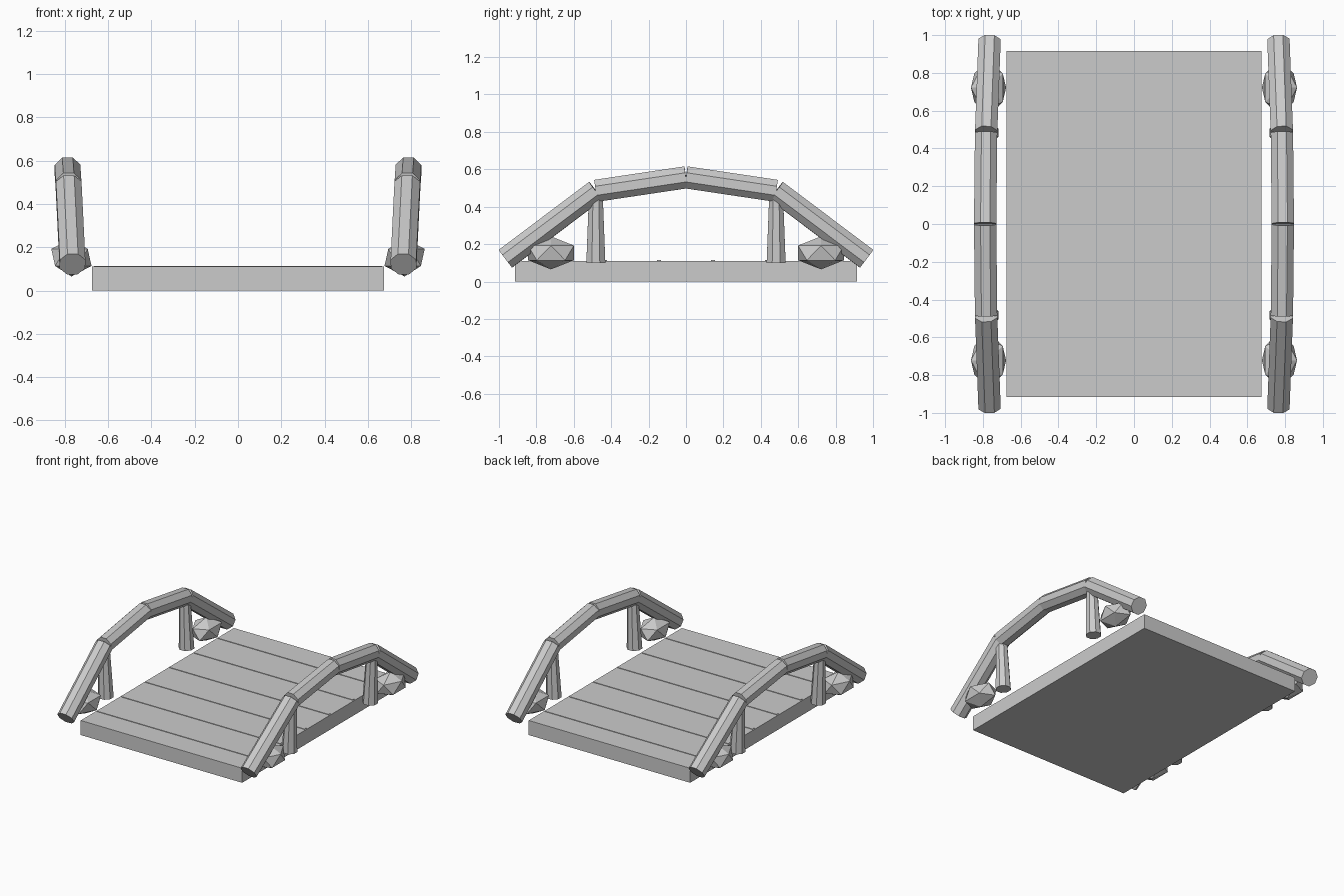
import bpy, bmesh, math
from mathutils import Vector, Matrix

cube = bpy.data.objects.get("Cube")
if cube:
    bpy.data.objects.remove(cube, do_unlink=True)

grey = bpy.data.materials.new("plain grey")
grey.use_nodes = True
grey.diffuse_color = (0.6, 0.6, 0.6, 1)
grey.node_tree.nodes["Principled BSDF"].inputs["Base Color"].default_value = (0.6, 0.6, 0.6, 1)


def finish(name, bm):
    mesh = bpy.data.meshes.new(name)
    bmesh.ops.recalc_face_normals(bm, faces=bm.faces)
    bm.to_mesh(mesh)
    bm.free()
    mesh.materials.append(grey)
    obj = bpy.data.objects.new(name, mesh)
    bpy.context.collection.objects.link(obj)
    return obj


def box(name, size, centre):
    bm = bmesh.new()
    bmesh.ops.create_cube(bm, size=1, matrix=Matrix.Translation(centre) @ Matrix.Diagonal((*size, 1)))
    return finish(name, bm)


def pole(name, start, end, r1, r2):
    """Eight-sided log between two points, with a flat side facing up."""
    start, end = Vector(start), Vector(end)
    axis = (end - start).normalized()
    across = Vector((0, 1, 0)).cross(axis) if abs(axis.z) > 0.9 else axis.cross(Vector((0, 0, 1)))
    across.normalize()
    frame = Matrix((across, axis.cross(across), axis)).transposed().to_4x4()
    bm = bmesh.new()
    bmesh.ops.create_cone(bm, cap_ends=True, segments=8, radius1=r1, radius2=r2,
                          depth=(end - start).length,
                          matrix=Matrix.Translation((start + end) / 2) @ frame
                          @ Matrix.Rotation(math.pi / 8, 4, "Z"))
    return finish(name, bm)


def rock(name, centre, side):
    bm = bmesh.new()
    bmesh.ops.create_icosphere(bm, subdivisions=1, radius=1,
                               matrix=Matrix.Translation(centre)
                               @ Matrix.Diagonal((0.104 * side, 0.144, 0.088, 1)))
    return finish(name, bm)


# Deck with thin seam strips between the planks
box("deck", (1.35, 1.83, 0.11), (0, 0, 0.055))
for i in range(6):
    box(f"plank_seam_{i + 1}", (1.33, 0.022, 0.006), (0, (i - 2.5) * 0.289, 0.111))

# Arched handrails, posts and rocks, repeated on each side and end
for side, s in (("left", 1), ("right", -1)):
    for end, e in (("back", 1), ("front", -1)):
        tag = f"{side}_{end}"
        foot = (0.765 * s, 0.965 * e, 0.122)
        knee = (0.783 * s, 0.482 * e, 0.485)
        crest = (0.788 * s, 0, 0.557)
        pole(f"lower_rail_{tag}", foot, knee, 0.064, 0.064)
        pole(f"upper_rail_{tag}", knee, crest, 0.064, 0.064)
        pole(f"post_{tag}", (0.768 * s, 0.482 * e, 0.1), (0.782 * s, 0.482 * e, 0.46), 0.055, 0.04)
        rock(f"rock_{tag}", (0.77 * s, 0.722 * e, 0.153), s)
